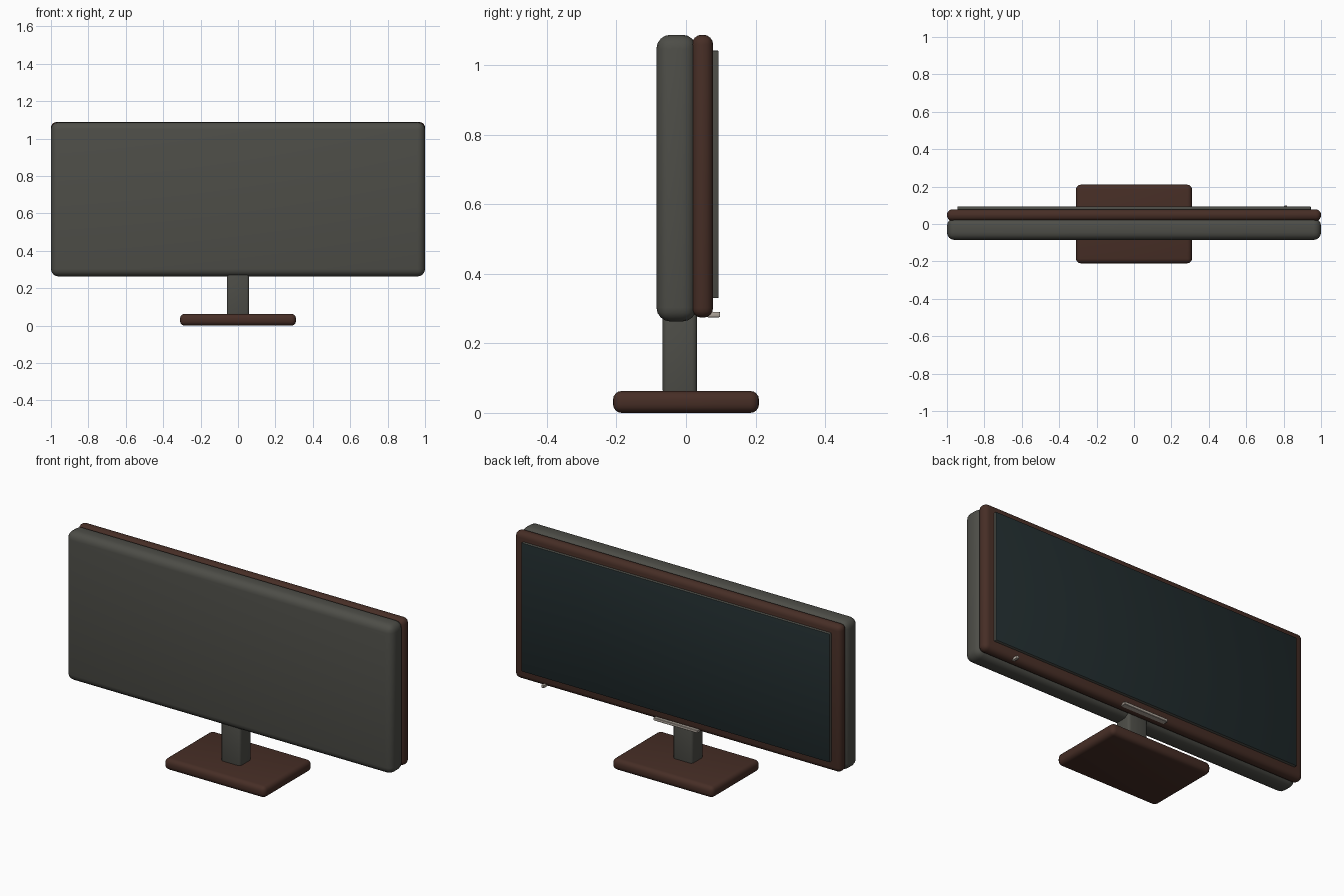
import bpy, bmesh

if "Cube" in bpy.data.objects:
    bpy.data.objects.remove(bpy.data.objects["Cube"])


def material(name, rgb):
    m = bpy.data.materials.new(name)
    m.diffuse_color = (*rgb, 1)
    m.use_nodes = True
    m.node_tree.nodes["Principled BSDF"].inputs["Base Color"].default_value = m.diffuse_color
    return m


GREY = material("charcoal grey", (0.075, 0.075, 0.064))
BROWN = material("dark brown", (0.062, 0.027, 0.019))
TEAL = material("dark screen teal", (0.015, 0.025, 0.027))
SILVER = material("warm silver", (0.43, 0.38, 0.33))


def box(name, lo, hi, mat, bevel=0.0, segments=4):
    """Box between two corners, with rounded edges."""
    bm = bmesh.new()
    bmesh.ops.create_cube(bm, size=1)
    for v in bm.verts:
        v.co = [(lo[i] + hi[i]) / 2 + v.co[i] * (hi[i] - lo[i]) for i in range(3)]
    if bevel:
        bmesh.ops.bevel(bm, geom=bm.edges[:], offset=bevel, segments=segments,
                        profile=0.5, affect='EDGES', clamp_overlap=True)
    me = bpy.data.meshes.new(name)
    bm.to_mesh(me)
    bm.free()
    ob = bpy.data.objects.new(name, me)
    bpy.context.collection.objects.link(ob)
    me.materials.append(mat)
    bpy.ops.object.select_all(action='DESELECT')
    ob.select_set(True)
    bpy.context.view_layer.objects.active = ob
    bpy.ops.object.shade_smooth_by_angle(angle=0.6)
    return ob


# Stand
box("stand_base", (-0.31, -0.21, 0), (0.31, 0.21, 0.063), BROWN, 0.025)
box("stand_neck", (-0.06, -0.067, 0.05), (0.06, 0.032, 0.32), GREY, 0.015, 3)

# Rear casing and rounded screen bezel
box("rear_casing", (-1, -0.085, 0.263), (1, 0.03, 1.088), GREY, 0.04)
box("screen_bezel", (-1, 0.017, 0.274), (1, 0.078, 1.088), BROWN, 0.028)

# Screen: grey plate with a dark front face
screen = box("screen", (-0.945, 0.06, 0.33), (0.945, 0.094, 1.043), GREY, 0.004, 2)
screen.data.materials.append(TEAL)
for p in screen.data.polygons:
    if p.normal.y > 0.9:
        p.material_index = 1

# Trim strip and power light under the screen
box("trim_strip", (-0.135, 0.062, 0.275), (0.135, 0.093, 0.291), SILVER, 0.002, 1)
box("power_light", (0.803, 0.062, 0.275), (0.819, 0.098, 0.291), SILVER, 0.003, 2)
